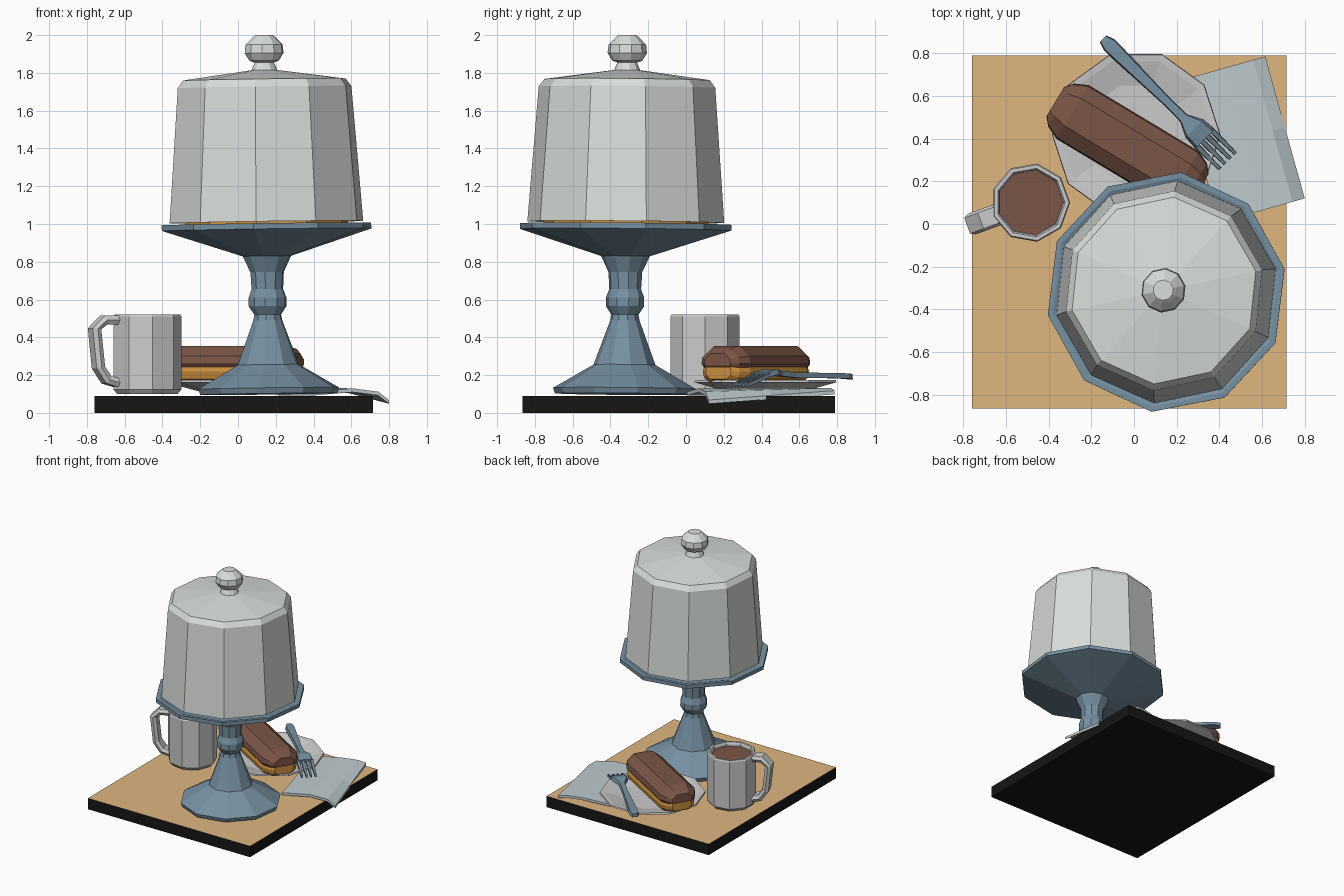
import bpy, bmesh
from math import sin, cos, radians, pi
from mathutils import Matrix, Vector

if "Cube" in bpy.data.objects:
    bpy.data.objects.remove(bpy.data.objects["Cube"])


def mat(name, r, g, b):
    m = bpy.data.materials.new(name)
    m.diffuse_color = [(c / 255) ** 2.2 for c in (r, g, b)] + [1]
    m.use_nodes = True
    m.node_tree.nodes["Principled BSDF"].inputs["Base Color"].default_value = m.diffuse_color
    return m


STEEL = mat("blue_steel", 118, 143, 160)
GLASS = mat("pale_glass", 216, 221, 217)
CERAMIC = mat("ceramic", 190, 188, 188)
CLOTH = mat("cloth", 190, 202, 206)
CHOC = mat("chocolate", 122, 86, 72)
BUN = mat("pastry", 205, 145, 65)
WOOD = mat("wood", 222, 180, 126)
BLACK = mat("black", 28, 28, 28)


def make(name, bm, *mats, matrix=Matrix()):
    bm.transform(matrix)
    bmesh.ops.recalc_face_normals(bm, faces=bm.faces)
    me = bpy.data.meshes.new(name)
    bm.to_mesh(me)
    bm.free()
    for m in mats:
        me.materials.append(m)
    ob = bpy.data.objects.new(name, me)
    bpy.context.collection.objects.link(ob)
    return ob


def loft(name, rings, *mats, matrix=Matrix()):
    """Join equal-length rings of points with quads and cap both ends."""
    bm = bmesh.new()
    loops = [[bm.verts.new(p) for p in r] for r in rings]
    n = len(loops[0])
    for a, b in zip(loops, loops[1:]):
        for i in range(n):
            j = (i + 1) % n
            bm.faces.new((a[i], a[j], b[j], b[i]))
    bm.faces.new(loops[0])
    bm.faces.new(loops[-1])
    return make(name, bm, *mats, matrix=matrix)


def lathe(name, profile, sides, phase, m, matrix):
    ang = [radians(phase) + 2 * pi * i / sides for i in range(sides)]
    return loft(name, [[(r * cos(a), r * sin(a), z) for a in ang] for r, z in profile],
                m, matrix=matrix)


def place(x, y, z=0, deg=0):
    return Matrix.Translation((x, y, z)) @ Matrix.Rotation(radians(deg), 4, 'Z')


# board, tan on top and black elsewhere
bm = bmesh.new()
bmesh.ops.create_cube(bm, size=1)
bm.normal_update()
for f in bm.faces:
    f.material_index = 1 if f.normal.z > 0.5 else 0
make("board", bm, BLACK, WOOD,
     matrix=Matrix.Translation((-0.022, -0.038, 0.045)) @ Matrix.Diagonal((1.475, 1.655, 0.09, 1)))

# cake stand, cake and cover share a slightly leaning axis
lean = (place(0.163, -0.327, 0.1) @ Matrix.Rotation(-0.0137, 4, 'Y')
        @ Matrix.Rotation(-0.009, 4, 'X') @ Matrix.Translation((0, 0, -0.1)))
lathe("cake_stand", [(.37, .1), (.38, .13), (.165, .255), (.078, .49), (.072, .52), (.102, .565),
                     (.102, .61), (.085, .655), (.09, .745), (.13, .83), (.565, .97), (.565, 1.0),
                     (.54, 1.0), (.5, .985)], 10, 11, STEEL, lean)
lathe("cake", [(.44, .98), (.44, 1.3), (.4, 1.34)], 10, 11, BUN, lean)
lathe("cover", [(.5, 1.03), (.51, 1.01), (.524, 1.01), (.47, 1.725), (.44, 1.765), (.07, 1.815),
                (.052, 1.855), (.08, 1.865), (.105, 1.905), (.1, 1.95), (.06, 1.99), (.048, 2.0)],
      10, 12, GLASS, lean)

# mug with coffee; handle is swept from a short path
mug_at = place(-0.485, 0.1)
lathe("mug", [(.165, .1), (.186, .125), (.186, .51), (.18, .52), (.163, .52), (.155, .505),
              (.155, .47)], 9, 0, CERAMIC, mug_at)
lathe("coffee", [(.154, .46), (.154, .49)], 9, 0, CHOC, mug_at)
path = [Vector((x, 0, z)) for x, z in
        [(.16, .492), (.24, .492), (.292, .445), (.27, .24), (.225, .175), (.16, .158)]]
rings = []
for i, p in enumerate(path):
    t = (path[min(i + 1, len(path) - 1)] - path[max(i - 1, 0)]).normalized()
    n = Vector((t.z, 0, -t.x)) * 0.024
    w = Vector((0, 0.052, 0))
    rings.append([p + n + w * .75, p + w, p - n + w * .75, p - n - w * .75, p - w, p + n - w * .75])
loft("mug_handle", rings, CERAMIC, matrix=place(-0.485, 0.1, 0, 200))

# small plate
lathe("small_plate", [(.22, .115), (.395, .162), (.392, .175), (.36, .172), (.24, .142)],
      10, 0, CERAMIC, place(0.01, 0.42))

# napkin draped over the board edge: (distance from right edge, z back, z front)
a, b = Vector((.615, .785, 0)), Vector((.8, .12, 0))
side = Vector((-.96, -.27, 0))
rings = []
for d, zb, zf in [(0, .118, .068), (.06, .132, .112), (.2, .132, .13), (.42, .112, .112)]:
    ring = []
    for t in (0, .5, 1):
        ring.append(a.lerp(b, t) + side * d + Vector((0, 0, zb + (zf - zb) * t)))
    rings.append(ring + [p - Vector((0, 0, .02)) for p in reversed(ring)])
loft("napkin", rings, CLOTH)


# eclair: pastry and icing, stretched from cross-sections with tapered ends
def bar(name, section, zmid, length, m):
    ends = [(.5, .55), (.46, .8), (.38, 1)]
    steps = [(-x, s) for x, s in ends] + [(x, s) for x, s in reversed(ends)]
    half = [Vector(p) for p in section]
    full = [(y, z) for y, z in half] + [(-y, z) for y, z in reversed(half)]
    loft(name, [[(x * length, y * s, zmid + (z - zmid) * s) for y, z in full] for x, s in steps],
         m, matrix=place(-0.03, 0.37, 0, -31))


bar("eclair_pastry", [(.09, .145), (.135, .18), (.143, .22), (.13, .26)], .22, .77, BUN)
bar("eclair_icing", [(.13, .235), (.147, .26), (.14, .3), (.075, .355)], .265, .79, CHOC)

# fork: handle and head from (distance, half width, z), then four tines
fork_at = place(-0.145, 0.868, 0, -44.5)


def strip(name, stations, y0=0, th=.014):
    loft(name, [[(s, y0 - w, z - th), (s, y0 + w, z - th), (s, y0 + w * .8, z + th),
                 (s, y0 - w * .8, z + th)] for s, w, z in stations], STEEL, matrix=fork_at)


strip("fork_handle", [(0, .022, .192), (.04, .036, .195), (.1, .035, .197), (.42, .022, .2),
                      (.53, .024, .208), (.6, .06, .217), (.67, .064, .203)])
for i in range(4):
    strip(f"fork_tine_{i + 1}", [(.66, .013, .203), (.73, .012, .178), (.82, .008, .15)],
          (i - 1.5) * .034, .009)
